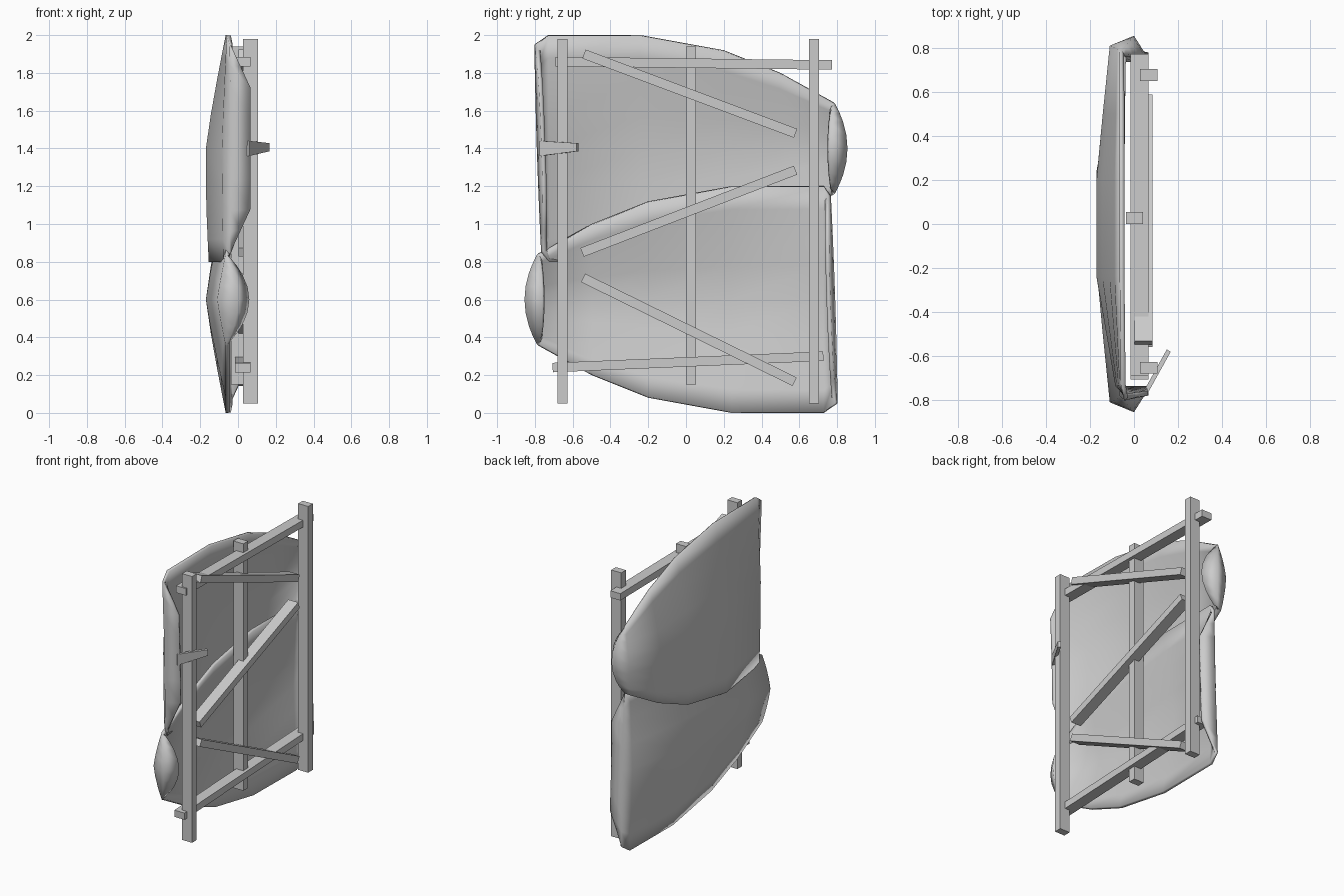
import bpy
import math
from mathutils import Matrix, Vector

default = bpy.data.objects.get("Cube")
if default:
    bpy.data.objects.remove(default, do_unlink=True)


def add_mesh(name, verts, faces):
    mesh = bpy.data.meshes.new(name)
    mesh.from_pydata(verts, [], faces)
    mesh.update()
    ob = bpy.data.objects.new(name, mesh)
    bpy.context.collection.objects.link(ob)
    return ob


def beam(name, start, end, width, x_min, x_max):
    """Square timber between two (y, z) points."""
    a, b = Vector(start), Vector(end)
    d = (b - a).normalized()
    side = Vector((-d.y, d.x)) * width / 2
    ring = [a - side, b - side, b + side, a + side]
    verts = [(x, p.x, p.y) for x in (x_min, x_max) for p in ring]
    faces = [(3, 2, 1, 0), (4, 5, 6, 7)]
    faces += [(i, (i + 1) % 4, (i + 1) % 4 + 4, i + 4) for i in range(4)]
    return add_mesh(name, verts, faces)


# Timber frame
beam("front_post", (-0.653, 0.05), (-0.653, 1.98), 0.053, 0.027, 0.107)
beam("back_post", (0.677, 0.05), (0.677, 1.98), 0.053, 0.027, 0.107)
beam("middle_post", (0.027, 0.15), (0.027, 1.94), 0.053, -0.037, 0.042)
beam("top_rail", (-0.69, 1.86), (0.773, 1.842), 0.05, -0.015, 0.065)
beam("bottom_rail", (-0.706, 0.24), (0.727, 0.30), 0.05, -0.015, 0.065)
beam("upper_brace", (-0.54, 1.90), (0.58, 1.48), 0.05, 0.003, 0.083)
beam("middle_brace", (-0.55, 0.85), (0.58, 1.285), 0.05, 0.003, 0.083)
beam("lower_brace", (-0.545, 0.715), (0.575, 0.165), 0.05, 0.003, 0.083)

# Curved plate stations, wide end to narrow end:
# y at centre, y at edge, half height, x at centre, x at edge, share of sag
STATIONS = [
    (-0.765, -0.775, 0.54, 0.065, -0.035, 0),
    (-0.79, -0.785, 0.55, -0.035, -0.045, 0),
    (-0.735, -0.73, 0.60, -0.085, -0.06, 0.2),
    (-0.24, -0.24, 0.60, -0.17, -0.065, 1),
    (0.20, 0.20, 0.52, -0.17, -0.065, 1),
    (0.50, 0.50, 0.40, -0.142, -0.065, 0.7),
    (0.81, 0.78, 0.245, -0.11, -0.065, 0.3),
    (0.855, 0.79, 0.235, 0.0, -0.055, 0),
    (0.76, 0.77, 0.22, 0.06, -0.04, 0),
]
COLUMNS = (-1, -0.8, -0.6, -0.3, 0, 0.3, 0.6, 0.8, 1)


def falloff(row, v):
    """Shape across a station: flat-topped lip, gentle ridge, rounded tip."""
    if row == 0:
        return max(0, (abs(v) - 0.6) / 0.4)
    return abs(v) ** (1.15 if row < 7 else 2)


def plate(name, sag, flip):
    verts = []
    for row, (yc, ye, half, xc, xe, share) in enumerate(STATIONS):
        skew = 0.018 if row < 2 else 0
        for v in COLUMNS:
            x = xc + (xe - xc) * falloff(row, v) - sag * share * max(0, -v)
            y = yc + (ye - yc) * v * v - skew * v
            verts.append((x, y, 1.4 + half * v))
    n = len(COLUMNS)
    faces = [(r * n + c, r * n + c + 1, (r + 1) * n + c + 1, (r + 1) * n + c)
             for r in range(len(STATIONS) - 1) for c in range(n - 1)]
    ob = add_mesh(name, verts, faces)
    if flip:
        pivot = Matrix.Translation((0, 0, 1))
        ob.data.transform(pivot @ Matrix.Rotation(math.pi, 4, 'X') @ pivot.inverted())
    solid = ob.modifiers.new("thickness", 'SOLIDIFY')
    solid.thickness = 0.022
    solid.offset = -1
    bpy.ops.object.select_all(action='DESELECT')
    ob.select_set(True)
    bpy.context.view_layer.objects.active = ob
    bpy.ops.object.shade_smooth_by_angle(angle=math.radians(88))
    return ob


# Two overlapping plates, the lower one turned end for end
plate("upper_plate", 0.09, False)
plate("lower_plate", 0.0, True)

# Tapered tongue curling off the wide lip of the upper plate
tongue = []
for x, y, low, high in ((0.05, -0.77, 1.36, 1.44), (0.158, -0.575, 1.385, 1.428)):
    for dx, dy in ((-0.009, 0.005), (0.009, -0.005)):
        tongue += [(x + dx, y + dy, low), (x + dx, y + dy, high)]
add_mesh("lip_tongue", tongue,
         [(0, 2, 3, 1), (4, 5, 7, 6), (0, 1, 5, 4), (2, 6, 7, 3), (1, 3, 7, 5), (0, 4, 6, 2)])
